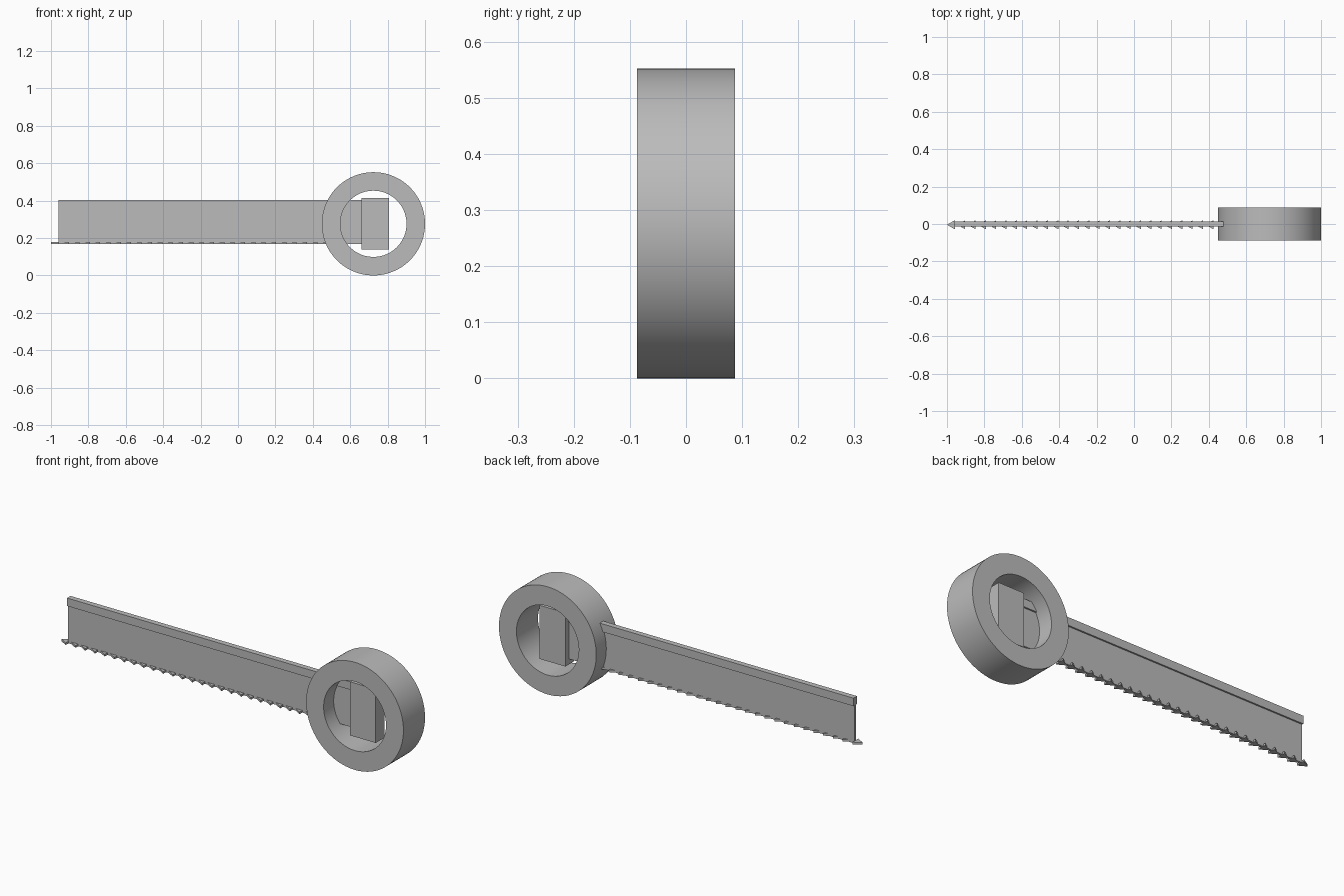
import bpy, bmesh, math

cube = bpy.data.objects.get("Cube")
if cube:
    bpy.data.objects.remove(cube, do_unlink=True)

grey = bpy.data.materials.new("plain grey")
grey.use_nodes = True
COLOUR = (0.5, 0.5, 0.5, 1)
grey.diffuse_color = COLOUR
grey.node_tree.nodes["Principled BSDF"].inputs["Base Color"].default_value = COLOUR


def finish(name, bm):
    """Turn a bmesh into a named grey object."""
    bmesh.ops.recalc_face_normals(bm, faces=bm.faces)
    mesh = bpy.data.meshes.new(name)
    bm.to_mesh(mesh)
    bm.free()
    mesh.materials.append(grey)
    obj = bpy.data.objects.new(name, mesh)
    bpy.context.collection.objects.link(obj)
    return obj


def prism(name, outline, place, offset):
    """Extrude a flat outline; place maps its 2D points into space."""
    bm = bmesh.new()
    face = bm.faces.new([bm.verts.new(place(*p)) for p in outline])
    moved = bmesh.ops.extrude_face_region(bm, geom=[face])["geom"]
    verts = [g for g in moved if isinstance(g, bmesh.types.BMVert)]
    bmesh.ops.translate(bm, verts=verts, vec=offset)
    return finish(name, bm)


# Ring handle: a rectangular section spun around the y axis
CX, CZ, OUTER, INNER, HALF = 0.724, 0.276, 0.276, 0.177, 0.0875
bm = bmesh.new()
section = [bm.verts.new((CX + r, y, CZ))
           for r, y in ((OUTER, -HALF), (OUTER, HALF), (INNER, HALF), (INNER, -HALF))]
edges = [bm.edges.new((section[i], section[(i + 1) % 4])) for i in range(4)]
bmesh.ops.spin(bm, geom=section + edges, cent=(CX, 0, CZ), axis=(0, 1, 0),
               angle=math.tau, steps=96, use_merge=True)
bmesh.ops.remove_doubles(bm, verts=bm.verts, dist=0.0001)
ring = finish("ring_handle", bm)
bpy.context.view_layer.objects.active = ring
ring.select_set(True)
bpy.ops.object.shade_smooth_by_angle(angle=math.radians(35))

# Blade with its thicker spine, as one cross-section run along x
THIN, THICK = 0.006, 0.014
LOW, STEP, TOP = 0.168, 0.362, 0.403
START, END = -0.96, 0.68
half = [(THIN, LOW), (THIN, STEP), (THICK, STEP), (THICK, TOP)]
outline = half + [(-y, z) for y, z in reversed(half)]
prism("blade", outline, lambda y, z: (START, y, z), (END - START, 0, 0))

# Grip block inside the ring
block = [(0.66, 0.14), (0.806, 0.14), (0.806, 0.415), (0.66, 0.415)]
prism("grip_block", block, lambda x, z: (x, -0.035, z), (0, 0.07, 0))

# Row of flat triangular teeth pointing away from the handle
PITCH, LENGTH, WIDTH, SHIFT = 0.0553, 0.042, 0.024, -0.004
for i in range(27):
    tip = -1 + i * PITCH
    tooth = [(tip, SHIFT), (tip + LENGTH, SHIFT - WIDTH), (tip + LENGTH, SHIFT + WIDTH)]
    prism(f"tooth_{i + 1}", tooth, lambda x, y: (x, y, LOW), (0, 0, 0.011))
